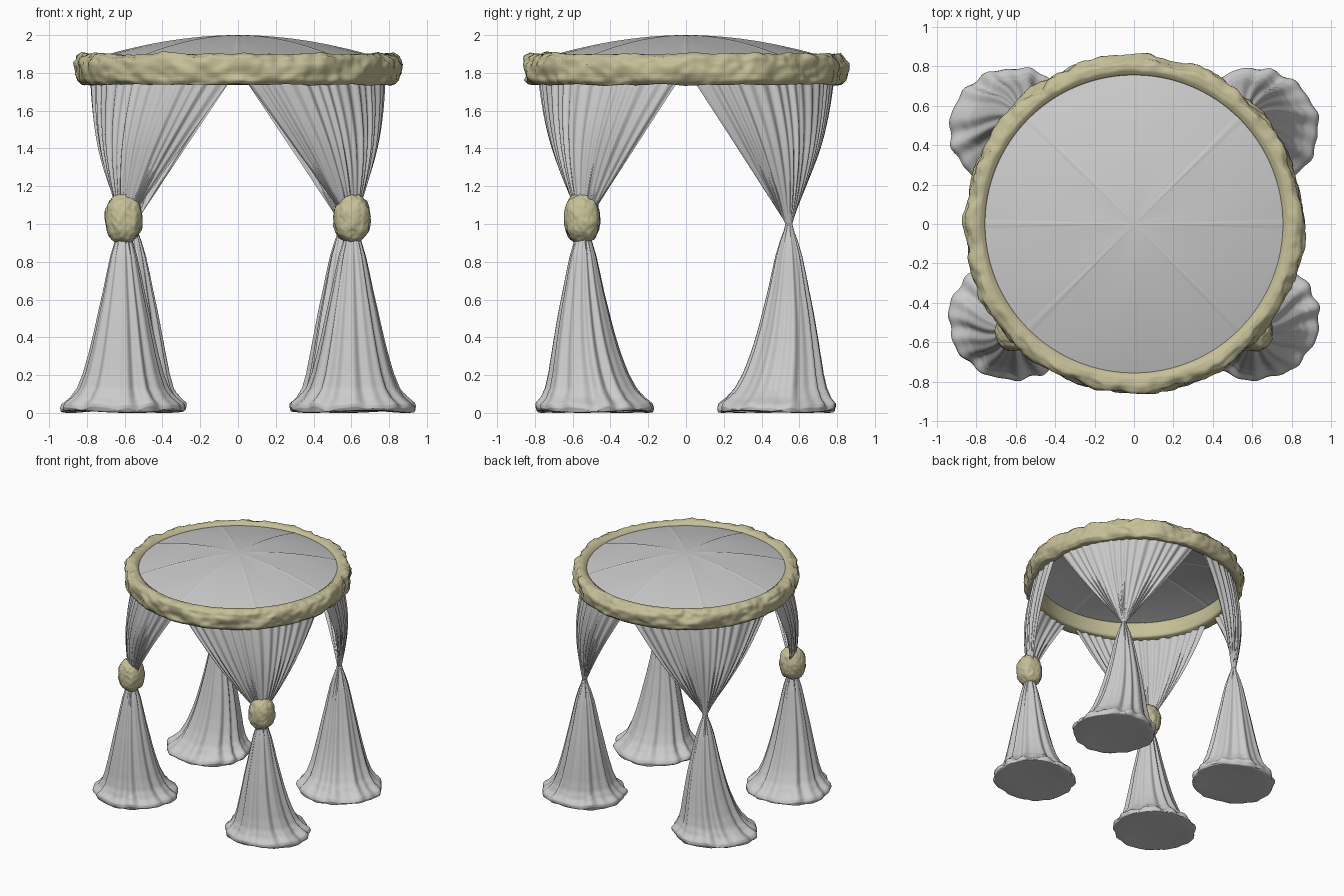
import bpy, bmesh, math
from mathutils import Vector, noise

if "Cube" in bpy.data.objects:
    bpy.data.objects.remove(bpy.data.objects["Cube"])

TAU = 2 * math.pi


def material(name, rgb):
    m = bpy.data.materials.new(name)
    m.diffuse_color = (*rgb, 1)
    m.use_nodes = True
    m.node_tree.nodes["Principled BSDF"].inputs["Base Color"].default_value = m.diffuse_color
    return m


CLOTH = material("pale_grey_cloth", (0.60, 0.60, 0.60))
MOSS = material("dry_straw_garland", (0.56, 0.52, 0.31))


def finish(name, bm, mat):
    bmesh.ops.remove_doubles(bm, verts=bm.verts, dist=1e-5)
    me = bpy.data.meshes.new(name)
    bm.to_mesh(me)
    bm.free()
    me.materials.append(mat)
    for p in me.polygons:
        p.use_smooth = True
    ob = bpy.data.objects.new(name, me)
    bpy.context.collection.objects.link(ob)
    return ob


def surface(name, fn, nu, nv, mat, wrap_u=True, wrap_v=False):
    """Grid surface from fn(u, v) with u, v in 0..1."""
    bm = bmesh.new()
    cu, cv = nu + (not wrap_u), nv + (not wrap_v)
    g = [[bm.verts.new(fn(i / nu, j / nv)) for j in range(cv)] for i in range(cu)]
    for i in range(nu):
        for j in range(nv):
            k, l = (i + 1) % cu, (j + 1) % cv
            bm.faces.new((g[i][j], g[k][j], g[k][l], g[i][l]))
    return finish(name, bm, mat)


def sample(pts, t):
    """Point on a polyline at t in 0..1 (even share per segment)."""
    f = min(t, 0.99999) * (len(pts) - 1)
    i = int(f)
    return [a + (b - a) * (f - i) for a, b in zip(pts[i], pts[i + 1])]


def lumps(p, freq, seed):
    v = Vector(p) * freq + Vector((seed, seed * 2, 0))
    return noise.noise(v) + 0.5 * noise.noise(v * 2.3)


# Canopy roof: shallow dome of eight panels with narrow raised seams
def canopy(u, v):
    r = 0.775 * (1 - v)
    z = 1.87 + 0.13 * (1 - (r / 0.775) ** 1.8)
    d = abs((u * 8 + 0.5) % 1 - 0.5)
    z -= 0.004 * math.sin(math.pi * d) * math.sin(math.pi * v)
    if d < 1e-4:
        z += 0.004 * min(1, r / 0.4)
    return (r * math.cos(u * TAU), r * math.sin(u * TAU), z)


surface("canopy_roof", canopy, 320, 24, CLOTH)

# Garland ring: flat inner wall, lumpy outside
RING = [(0.79, 1.74), (0.825, 1.737), (0.848, 1.76), (0.855, 1.80), (0.855, 1.845),
        (0.845, 1.88), (0.815, 1.90), (0.78, 1.898), (0.755, 1.88), (0.75, 1.81),
        (0.755, 1.75), (0.79, 1.74)]


def ring(u, v):
    r, z = sample(RING, v)
    a = u * TAU
    c, s = math.cos(a), math.sin(a)
    n = lumps((r * c, r * s, z * 1.8), 6.5, 3) + 0.35 * lumps((r * c, r * s, z), 22, 7)
    k = max(0, min(1, (r - 0.755) / 0.06))
    r += 0.022 * n * k
    z += 0.016 * n * k * (1 if z > 1.82 else 0.4)
    return (r * c, r * s, z)


surface("garland_ring", ring, 320, 33, MOSS, wrap_v=True)

# Lower drape profile: (radius, height), starting at the middle of the base
SKIRT = [(0, 0.014), (0.30, 0.010), (0.322, 0.012), (0.328, 0.025), (0.320, 0.045),
         (0.275, 0.08), (0.237, 0.13), (0.207, 0.21), (0.178, 0.32), (0.153, 0.43),
         (0.130, 0.54), (0.108, 0.64), (0.088, 0.74), (0.069, 0.83), (0.046, 0.91),
         (0.025, 0.97), (0.018, 1.0)]


def drape(sx, sy, label):
    # gathered waist; the back pair is tied a little further in
    kx, ky = (0.605 if sy < 0 else 0.56) * sx, 0.545 * sy
    ca = math.atan2(sy, sx)
    seed = sx * 1.3 + sy * 2.1

    # Upper curtain: quarter arc under the ring, gathered to the waist
    def upper(u, t):
        a = ca + (u - 0.5) * math.radians(87)
        w = ca + (u - 0.5) * math.radians(340)
        fold = math.sin(u * TAU * 16 + 1.2 * math.sin(u * 19 + seed))
        fold += 0.5 * math.sin(u * TAU * 9 + seed)
        r = 0.78
        x = kx + 0.018 * math.cos(w)
        y = ky + 0.018 * math.sin(w)
        x += (r * math.cos(a) - x) * t
        y += (r * math.sin(a) - y) * t
        out = 0.045 * math.sin(math.pi * t) + 0.006 * fold * min(1, t * 2)
        return (x + out * math.cos(a), y + out * math.sin(a), 1.0 + 0.79 * t)

    surface(label + "_upper_curtain", upper, 200, 24, CLOTH, wrap_u=False)

    # Lower curtain: pleated flare with a frilled hem and closed base
    def lower(u, v):
        r, z = sample(SKIRT, v)
        a = u * TAU
        wave = math.sin(11 * a + 1.5 * math.sin(2 * a + seed)) + 0.6 * math.sin(18 * a + seed * 3)
        hem = max(0, 1 - z / 0.12)
        amp = 0.045 * (1 - hem) + 0.012 * hem
        rr = r * (1 + amp * wave)
        s = max(0, 1 - z) ** 3.8
        if 0.02 < z < 0.1:
            z += 0.005 * math.sin(7 * a + seed) + 0.004 * wave
        if r > 0.25 and z < 0.02:
            z = max(0.0, z + 0.006 * math.sin(3 * a + seed) - 0.004)
        cx = kx + (0.612 * sx - kx) * s
        cy = ky + (0.475 * sy - ky) * s
        return (cx + rr * math.cos(a), cy + rr * (0.98 - 0.05 * hem) * math.sin(a), z)

    surface(label + "_lower_curtain", lower, 160, 64, CLOTH)


for sx, sn in ((-1, "left"), (1, "right")):
    for sy, fn in ((-1, "front"), (1, "back")):
        drape(sx, sy, fn + "_" + sn)

    # Garland bunch around the front waists: lumpy ball
    bm = bmesh.new()
    bmesh.ops.create_icosphere(bm, subdivisions=5, radius=1)
    for v in bm.verts:
        d = v.co.normalized()
        k = sum(abs(c) ** 2.25 for c in d) ** (-1 / 2.25)
        k *= 1 + 0.07 * lumps(d, 2.2, 5 + sx) + 0.03 * lumps(d, 6, 2)
        v.co = (0.605 * sx + d.x * k * 0.098, -0.55 + d.y * k * 0.094, 1.03 + d.z * k * 0.132)
    finish("front_" + sn + "_garland_bunch", bm, MOSS)
